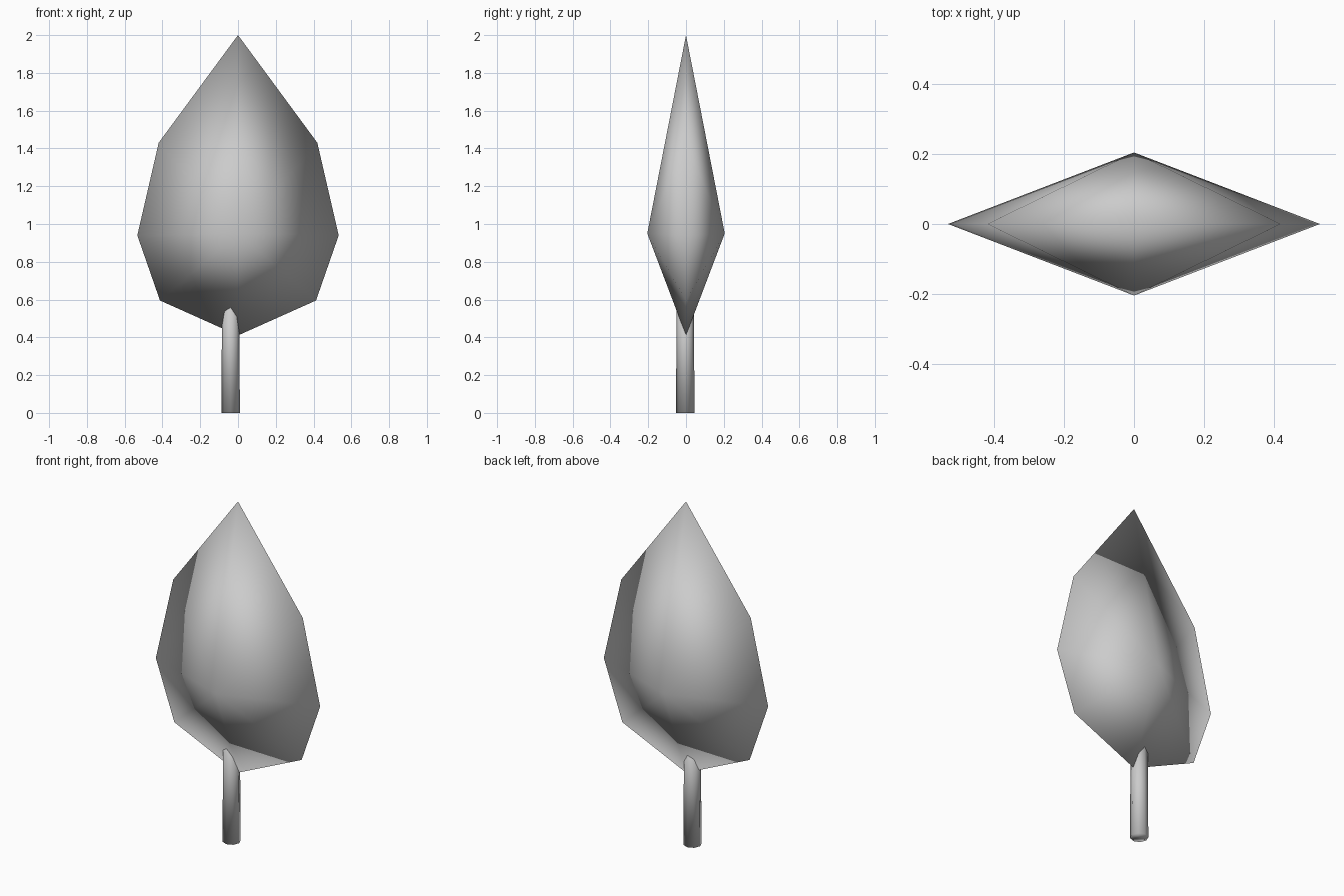
import bpy
import bmesh

cube = bpy.data.objects.get("Cube")
if cube:
    bpy.data.objects.remove(cube, do_unlink=True)

# One plain grey for the whole tree
grey = bpy.data.materials.new("light_grey")
grey.use_nodes = True
GREY = (0.6, 0.6, 0.6, 1.0)
grey.diffuse_color = GREY
grey.node_tree.nodes["Principled BSDF"].inputs["Base Color"].default_value = GREY


def finish(name, bm):
    bmesh.ops.recalc_face_normals(bm, faces=bm.faces)
    for face in bm.faces:
        face.smooth = True
    mesh = bpy.data.meshes.new(name)
    bm.to_mesh(mesh)
    bm.free()
    mesh.materials.append(grey)
    obj = bpy.data.objects.new(name, mesh)
    bpy.context.collection.objects.link(obj)
    return obj


# Leafy crown: flat rim outline fanned to one peak in front and one behind
TOP, BOTTOM = (0, 2.0), (0, 0.41)
side = [(0.42, 1.43), (0.533, 0.94), (0.413, 0.595)]
outline = [TOP] + side + [BOTTOM] + [(-x, z) for x, z in reversed(side)]

bm = bmesh.new()
rim = [bm.verts.new((x, 0, z)) for x, z in outline]
for y in (-0.205, 0.205):
    peak = bm.verts.new((0, y, 0.95))
    for i, vert in enumerate(rim):
        bm.faces.new((vert, rim[(i + 1) % len(rim)], peak))
finish("crown", bm)

# Trunk: slim, slightly tapered and set a little off centre
HEIGHT = 0.68
bm = bmesh.new()
bmesh.ops.create_cone(bm, cap_ends=True, segments=8,
                      radius1=0.049, radius2=0.045, depth=HEIGHT)
trunk = finish("trunk", bm)
trunk.location = (-0.039, -0.004, HEIGHT / 2)
